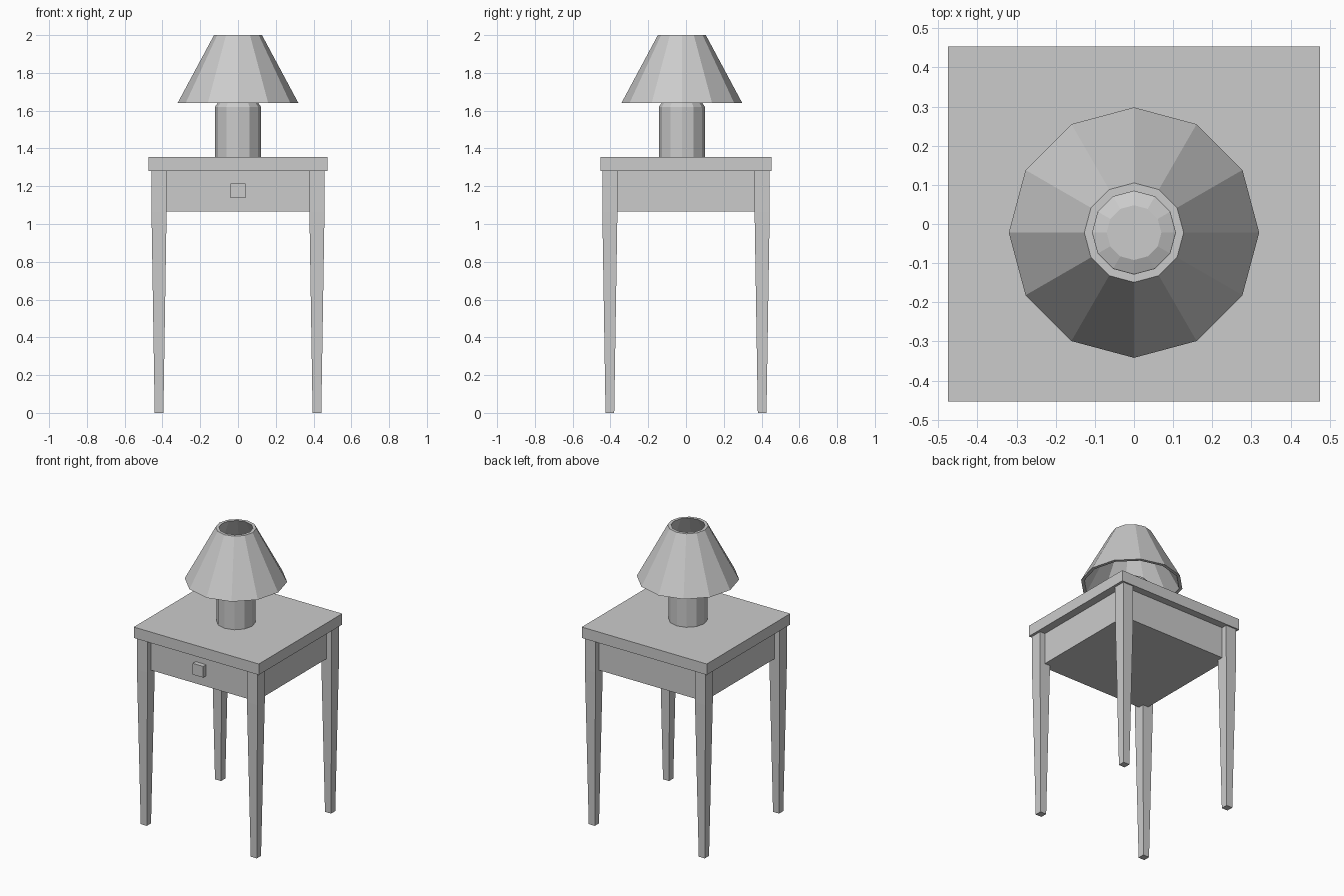
import bpy, bmesh
from math import cos, sin, tau

cube = bpy.data.objects.get("Cube")
if cube:
    bpy.data.objects.remove(cube, do_unlink=True)

# One plain grey for everything
grey = bpy.data.materials.new("plain grey")
grey.use_nodes = True
colour = (0.6, 0.6, 0.6, 1)
grey.diffuse_color = colour
grey.node_tree.nodes["Principled BSDF"].inputs["Base Color"].default_value = colour


def loft(name, rings, closed=False):
    """Join rings of points into a skin; cap the ends, or loop back to the start."""
    bm = bmesh.new()
    loops = [[bm.verts.new(p) for p in ring] for ring in rings]
    pairs = list(zip(loops, loops[1:]))
    if closed:
        pairs.append((loops[-1], loops[0]))
    else:
        bm.faces.new(loops[0][::-1])
        bm.faces.new(loops[-1])
    for low, high in pairs:
        for i in range(len(low)):
            j = (i + 1) % len(low)
            bm.faces.new((low[i], low[j], high[j], high[i]))
    bmesh.ops.recalc_face_normals(bm, faces=bm.faces)
    mesh = bpy.data.meshes.new(name)
    bm.to_mesh(mesh)
    bm.free()
    mesh.materials.append(grey)
    obj = bpy.data.objects.new(name, mesh)
    bpy.context.collection.objects.link(obj)
    return obj


def rect(cx, cy, hx, hy, z):
    return [(cx + sx * hx, cy + sy * hy, z)
            for sx, sy in ((-1, -1), (1, -1), (1, 1), (-1, 1))]


def box(name, cx, cy, hx, hy, z0, z1):
    return loft(name, [rect(cx, cy, hx, hy, z) for z in (z0, z1)])


def turned(name, profile, closed=False, sides=12, cy=-0.022):
    return loft(name, [[(r * cos(tau * i / sides), cy + r * sin(tau * i / sides), z)
                        for i in range(sides)] for r, z in profile], closed)


# Table: top, drawer case and square knob
box("table_top", 0, 0, 0.475, 0.453, 1.28, 1.355)
box("drawer_case", 0, 0, 0.42, 0.403, 1.065, 1.28)
box("drawer_knob", 0, -0.417, 0.04, 0.018, 1.138, 1.215)

# Legs: straight beside the case, tapering below it
for side, sx in (("right", -1), ("left", 1)):
    for end, sy in (("front", -1), ("back", 1)):
        loft(f"{end}_{side}_leg",
             [rect(sx * 0.418, sy * 0.403, h, h, z)
              for h, z in ((0.023, 0), (0.04, 1.065), (0.04, 1.28))])

# Lamp: faceted base with a sloped shoulder, and a hollow shade
turned("lamp_base", [(0.122, 1.355), (0.122, 1.62), (0.105, 1.645), (0.07, 1.66)])
turned("lamp_shade", [(0.32, 1.64), (0.127, 2.0), (0.106, 2.0), (0.299, 1.64)], closed=True)
